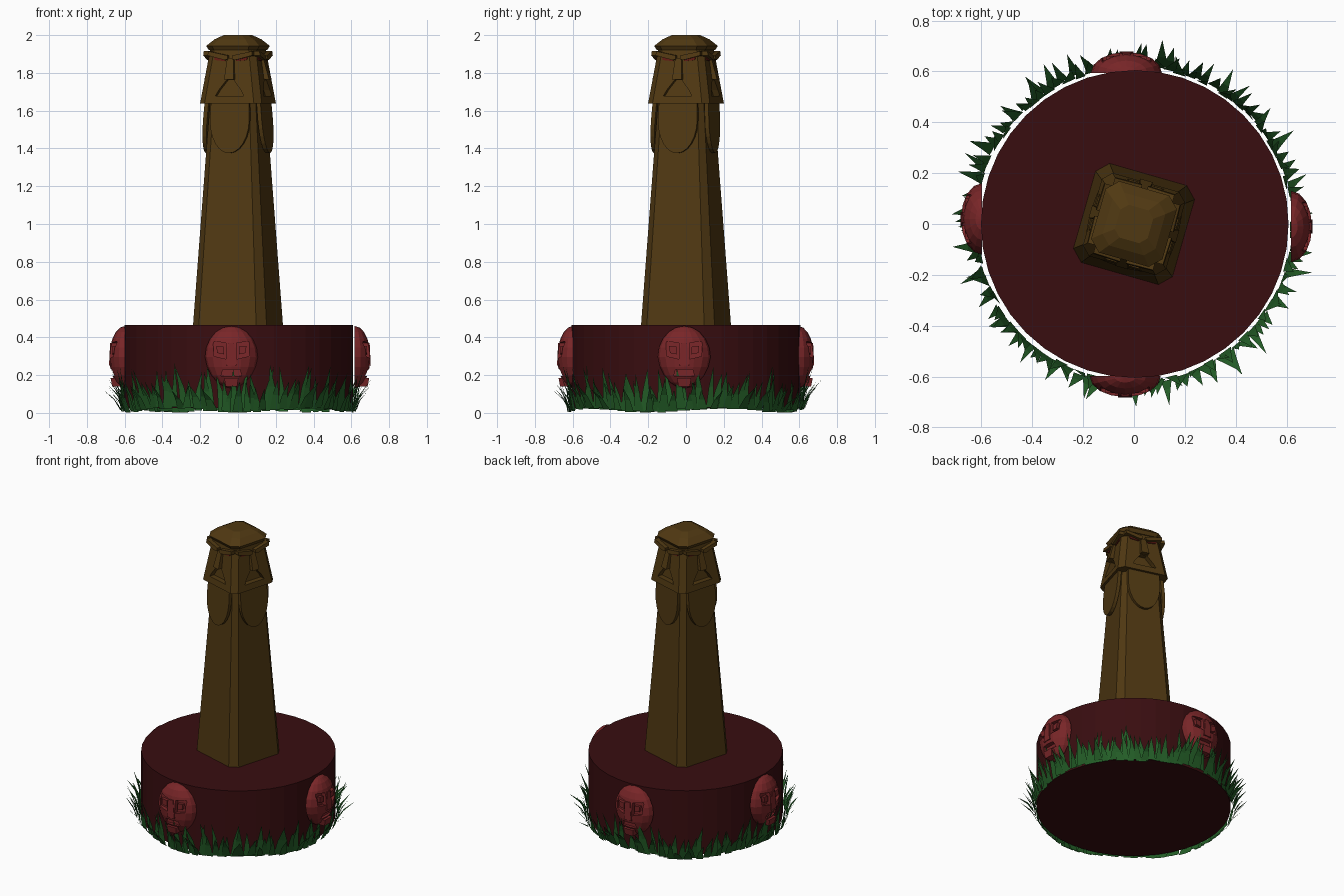
import bpy, bmesh, math, random
from mathutils import Matrix, Vector

if "Cube" in bpy.data.objects:
    bpy.data.objects.remove(bpy.data.objects["Cube"])

random.seed(4)
TURN = math.radians(-16)          # the statue is twisted on its plinth


def mat(name, rgb):
    m = bpy.data.materials.new(name)
    m.diffuse_color = (*rgb, 1)
    m.use_nodes = True
    m.node_tree.nodes["Principled BSDF"].inputs["Base Color"].default_value = m.diffuse_color
    return m


WOOD = mat("brown wood", (0.080, 0.040, 0.006))
PLINTH = mat("dark maroon", (0.040, 0.004, 0.005))
RED = mat("brick red", (0.190, 0.019, 0.021))
GREEN = mat("grass green", (0.017, 0.110, 0.020))
EYE = mat("eye red", (0.110, 0.010, 0.006))


def finish(bm, name, material, recalc=True):
    if recalc:
        bmesh.ops.recalc_face_normals(bm, faces=bm.faces[:])
    me = bpy.data.meshes.new(name)
    bm.to_mesh(me)
    bm.free()
    me.materials.append(material)
    ob = bpy.data.objects.new(name, me)
    bpy.context.collection.objects.link(ob)
    return ob


def side(k, turn=TURN):
    return Matrix.Rotation(turn + k * math.pi / 2, 4, 'Z')


def loft(name, rings, material):
    """Stack of chamfered squares: (half width, chamfer ratio, z)."""
    bm = bmesh.new()
    loops = []
    for h, r, z in rings:
        c = h * (1 - r)
        pts = [(h, -c), (h, c), (c, h), (-c, h), (-h, c), (-h, -c), (-c, -h), (c, -h)]
        loops.append([bm.verts.new(side(0) @ Vector((x, y, z))) for x, y in pts])
    for a, b in zip(loops, loops[1:]):
        for i in range(8):
            j = (i + 1) % 8
            bm.faces.new((a[i], a[j], b[j], b[i]))
    bm.faces.new(loops[0])
    bm.faces.new(loops[-1])
    return finish(bm, name, material)


def prism(bm, pts, front, back, m):
    """Extrude an x-z outline between two depth functions of z."""
    a = [bm.verts.new(m @ Vector((x, front(z), z))) for x, z in pts]
    b = [bm.verts.new(m @ Vector((x, back(z), z))) for x, z in pts]
    n = len(pts)
    bm.faces.new(a)
    bm.faces.new(b[::-1])
    for i in range(n):
        bm.faces.new((a[i], b[i], b[(i + 1) % n], a[(i + 1) % n]))


def cut(ob, cutter):
    mod = ob.modifiers.new("cut", 'BOOLEAN')
    mod.operation = 'DIFFERENCE'
    mod.object = cutter
    mod.solver = 'EXACT'
    bpy.context.view_layer.objects.active = ob
    bpy.ops.object.modifier_apply(modifier=mod.name)
    bpy.data.objects.remove(cutter)


def mirrored(pts):
    return [pts, [(-x, z) for x, z in pts]]


# Round plinth
bm = bmesh.new()
bmesh.ops.create_cone(bm, cap_ends=True, segments=40, radius1=0.605, radius2=0.605, depth=0.44,
                      matrix=Matrix.Translation((0.003, 0, 0.245)))
finish(bm, "plinth", PLINTH)

# Statue body, head and hat
loft("pillar", [(0.203, .22, 0.455), (0.155, .22, 1.2), (0.125, .22, 1.66)], WOOD)
head = loft("head", [(0.170, .2, 1.637), (0.125, .25, 1.93)], WOOD)
loft("hat", [(0.133, .3, 1.92), (0.146, .3, 1.943), (0.108, .34, 1.978), (0.067, .4, 2.0)], WOOD)


def face(z):
    return -(0.170 - 0.154 * (z - 1.637))


def off(d):
    return lambda z: face(z) + d


# Mouth cuts on the four faces
bm = bmesh.new()
mouth = [(-.078, 1.678), (.078, 1.678), (.06, 1.71), (.02, 1.762), (-.02, 1.762), (-.06, 1.71)]
for k in range(4):
    prism(bm, mouth, off(-.05), off(.035), side(k))
cut(head, finish(bm, "mouth_cutter", WOOD))

# Noses, brows, eyes and beards
noses, brows, eyes, beards = (bmesh.new() for _ in range(4))
nose = [(-.026, 1.765), (.026, 1.765), (.018, 1.88), (-.018, 1.88)]
brow = [(.012, 1.872), (.03, 1.868), (.122, 1.892), (.122, 1.915), (.012, 1.892)]
eye = [(.03, 1.862), (.088, 1.868), (.092, 1.887), (.03, 1.872)]
beard = [(.108 * math.cos(t), 1.55 - .175 * math.sin(t))
         for t in [math.pi * i / 12 for i in range(13)]] + [(-.105, 1.645), (.105, 1.645)]
for k in range(4):
    m = side(k)
    prism(noses, nose, lambda z: face(z) - .012 - .14 * (1.88 - z), off(.02), m)
    for pts in mirrored(brow):
        prism(brows, pts, off(-.026), off(.02), m)
    for pts in mirrored(eye):
        prism(eyes, pts, off(-.006), off(.003), m)
    slope = 0.03 if k == 2 else 0.085
    prism(beards, beard, lambda z: -.154 - slope * (1.64 - z),
          lambda z: -.132 - slope * (1.64 - z), m)
finish(noses, "noses", WOOD)
finish(brows, "brows", WOOD)
finish(eyes, "eyes", EYE)
finish(beards, "beards", WOOD)

# Carved face medallions round the plinth
for k, (shift, rad) in enumerate([(-.035, .598), (-.01, .618), (.03, .594), (-.02, .598)]):
    m = side(k, 0) @ Matrix.Translation((shift, -rad, 0.295))
    bm = bmesh.new()
    bmesh.ops.create_uvsphere(bm, u_segments=16, v_segments=10, radius=1)
    bmesh.ops.bisect_plane(bm, geom=bm.verts[:] + bm.edges[:] + bm.faces[:], plane_co=(0, 0, 0),
                           plane_no=(0, 1, 0), clear_outer=True)
    bmesh.ops.holes_fill(bm, edges=[e for e in bm.edges if e.is_boundary])
    for v in bm.verts:
        narrow = 1 + .12 * min(v.co.z, 0)
        v.co = m @ Vector((v.co.x * .14 * narrow, v.co.y * .083, v.co.z * .165))
    med = finish(bm, "face_medallion", RED)
    bm = bmesh.new()
    socket = [(.028, -.01), (.092, .005), (.098, .085), (.028, .075)]
    for pts in mirrored(socket):
        prism(bm, pts, lambda z: -.12, lambda z: -.05 + .08 * abs(z), m)
    prism(bm, [(-.055, -.1), (.055, -.1), (.045, -.065), (-.045, -.065)],
          lambda z: -.12, lambda z: -.045, m)
    cut(med, finish(bm, "socket_cutter", RED))
    bm = bmesh.new()
    for pts in mirrored([(.04, .015), (.075, .022), (.08, .06), (.04, .055)]):
        prism(bm, pts, lambda z: -.066, lambda z: -.03, m)
    prism(bm, [(-.028, -.045), (.028, -.045), (.015, .075), (-.015, .075)],
          lambda z: -.085 + .08 * max(z, 0), lambda z: -.03, m)
    prism(bm, [(-.03, -.155), (.03, -.155), (.038, -.11), (-.038, -.11)],
          lambda z: -.068 - .2 * (z + .155), lambda z: -.01, m)
    finish(bm, "medallion_features", RED)

# Two rings of grass blades leaning outwards
bm = bmesh.new()
for n, r0, lo, hi, lean_lo, lean_hi in [(95, .612, .13, .24, .015, .07),
                                        (75, .618, .09, .17, .04, .105)]:
    for i in range(n):
        a = 2 * math.pi * (i + random.uniform(-.4, .4)) / n
        out = Vector((math.cos(a), math.sin(a), 0))
        tan = Vector((-out.y, out.x, 0))
        r = r0 + random.uniform(0, .012)
        h, lean = random.uniform(lo, hi), random.uniform(lean_lo, lean_hi)
        w, sway = random.uniform(.02, .03), random.uniform(-.035, .035)
        z0 = .018 + .010 * math.sin(5 * a) + random.uniform(-.008, .006)
        up = Vector((0, 0, 1))
        base = out * r + up * z0
        mid = base + out * lean * .35 + tan * sway * .35 + up * h * .5
        tip = base + out * lean + tan * sway + up * h
        v = [bm.verts.new(p) for p in (base - tan * w, base + tan * w,
                                       mid + tan * w * .6, mid - tan * w * .6, tip)]
        bm.faces.new(v[:4])
        bm.faces.new((v[3], v[2], v[4]))
finish(bm, "grass", GREEN, recalc=False)
